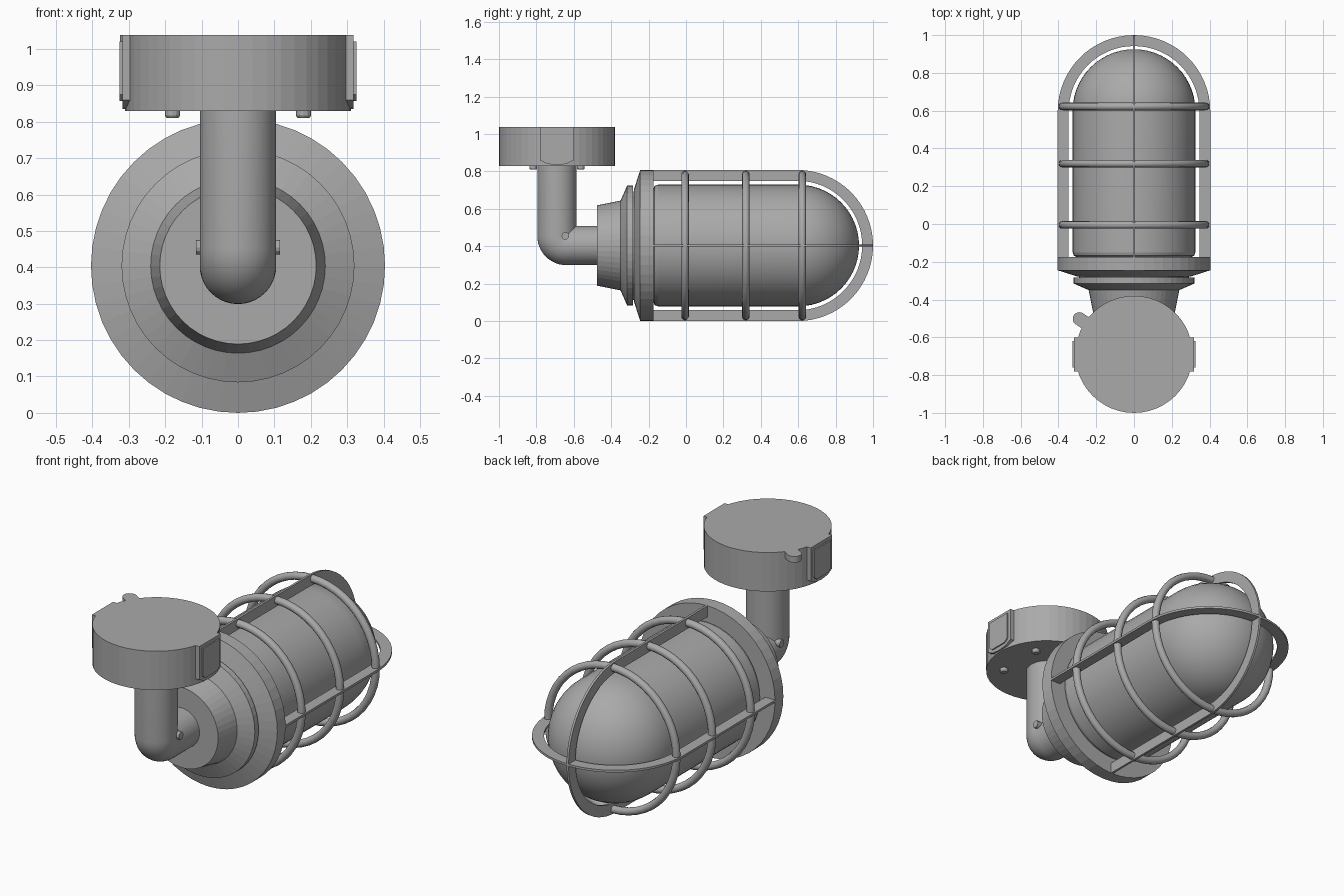
import bpy, bmesh
from math import pi, sin, cos, radians
from mathutils import Vector, Matrix

if "Cube" in bpy.data.objects:
    bpy.data.objects.remove(bpy.data.objects["Cube"])

grey = bpy.data.materials.new("cast grey metal")
grey.use_nodes = True
colour = (0.4, 0.4, 0.4, 1)
grey.diffuse_color = colour
grey.node_tree.nodes["Principled BSDF"].inputs["Base Color"].default_value = colour

AXIS = 0.404      # height of the lamp axis
STEM = -0.69      # y of the stem and canopy
TURN = Matrix.Translation((0, 0, AXIS)) @ Matrix.Rotation(-pi / 2, 4, "X")  # local z -> +y


def finish(name, bm, matrix=Matrix(), smooth=None):
    bm.transform(matrix)
    bmesh.ops.recalc_face_normals(bm, faces=bm.faces)
    mesh = bpy.data.meshes.new(name)
    bm.to_mesh(mesh)
    bm.free()
    mesh.materials.append(grey)
    ob = bpy.data.objects.new(name, mesh)
    bpy.context.collection.objects.link(ob)
    if smooth:
        bpy.ops.object.select_all(action="DESELECT")
        ob.select_set(True)
        bpy.context.view_layer.objects.active = ob
        bpy.ops.object.shade_smooth_by_angle(angle=radians(smooth))
    return ob


def skin(bm, rings):
    """Bridge successive closed loops and cap both ends."""
    loops = [[bm.verts.new(p) for p in ring] for ring in rings]
    n = len(loops[0])
    for a, b in zip(loops, loops[1:]):
        for i in range(n):
            j = (i + 1) % n
            bm.faces.new((a[i], a[j], b[j], b[i]))
    bm.faces.new(loops[0])
    bm.faces.new(loops[-1])


def lathe(name, profile, matrix, sides=48, smooth=None):
    bm = bmesh.new()
    angles = [2 * pi * i / sides for i in range(sides)]
    skin(bm, [[(r * cos(a), r * sin(a), z) for a in angles] for r, z in profile])
    return finish(name, bm, matrix, smooth)


def prism(name, outline, thickness, matrix):
    """Extrude an xy outline upwards along z."""
    bm = bmesh.new()
    skin(bm, [[(x, y, z) for x, y in outline] for z in (0, thickness)])
    return finish(name, bm, matrix)


# Lamp body: neck, clamp ring and flange
lathe("neck", [(0.215, -0.475), (0.24, -0.35), (0.24, -0.3)], TURN)
lathe("clamp_ring", [(0.24, -0.35), (0.32, -0.315), (0.32, -0.283), (0.29, -0.283), (0.29, -0.26)], TURN)
lathe("flange", [(0.3, -0.278), (0.404, -0.245), (0.404, -0.175)], TURN)

# Domed glass cover
R = 0.325
dome = [(R * cos(t), 0.6 + R * sin(t)) for t in [pi / 2 * i / 14 for i in range(14)]]
lathe("glass_cover", [(0.305, -0.18), (0.305, -0.174), (0.319, -0.168), (R, -0.15)] + dome + [(0.004, 0.925)],
      TURN, smooth=8)

# Cage: two crossed flat straps and three round hoops
arc = [pi * i / 32 for i in range(33)]
outer = [(0.404, -0.18)] + [(0.404 * cos(t), 0.596 + 0.404 * sin(t)) for t in arc] + [(-0.404, -0.18)]
inner = [(-0.346, -0.18)] + [(-0.346 * cos(t), 0.596 + 0.346 * sin(t)) for t in arc] + [(0.346, -0.18)]
for name, turn in (("horizontal_cage_strap", 0), ("vertical_cage_strap", pi / 2)):
    place = Matrix.Translation((0, 0, AXIS)) @ Matrix.Rotation(turn, 4, "Y") @ Matrix.Translation((0, 0, -0.006))
    prism(name, outer + inner, 0.012, place)

for n, y in enumerate((-0.005, 0.32, 0.622)):
    bpy.ops.mesh.primitive_torus_add(major_segments=48, minor_segments=12, major_radius=0.379,
                                     minor_radius=0.02, location=(0, y, AXIS), rotation=(pi / 2, 0, 0))
    hoop = bpy.context.object
    hoop.name = f"cage_hoop_{n + 1}"
    hoop.data.materials.append(grey)
    bpy.ops.object.shade_smooth_by_angle(angle=radians(40))

# Bent stem: circular section swept down, round the elbow and into the neck
PIPE, BEND = 0.105, 0.05
pivot = Vector((0, STEM + BEND, AXIS + BEND))
path = [(Vector((0, 0, 0.39)), 0)]
path += [(Vector(), pi / 2 * i / 12) for i in range(13)]
path += [(Vector((0, 0.18, 0)), pi / 2)]
rings = []
for shift, a in path:
    radial = Vector((0, -cos(a), -sin(a)))
    rings.append([pivot + shift + radial * (BEND + PIPE * cos(t)) + Vector((PIPE * sin(t), 0, 0))
                  for t in [2 * pi * i / 40 for i in range(40)]])
bm = bmesh.new()
skin(bm, rings)
finish("elbow_stem", bm, smooth=30)

# Canopy with its round tab
lathe("canopy", [(0.31, 0.83), (0.31, 1.038)], Matrix.Translation((0, STEM, 0)))
tab = [(0.28, -0.035)] + [(0.345 + 0.035 * cos(t), 0.035 * sin(t))
                          for t in [pi * (i / 12 - 0.5) for i in range(13)]] + [(0.28, 0.035)]
prism("canopy_tab", tab, 0.033,
      Matrix.Translation((0, STEM, 1.005)) @ Matrix.Rotation(radians(147), 4, "Z"))

# Side bosses with raised cover plates (outline in y and z, extruded along x)
boss = [(-0.09, 1.038), (-0.09, 0.86), (-0.05, 0.84), (0, 0.835), (0.05, 0.84), (0.09, 0.86), (0.09, 1.038)]
plate = [(-0.07, 1.02), (-0.07, 0.875), (-0.05, 0.857), (0.05, 0.857), (0.07, 0.875), (0.07, 1.02)]
upright = Matrix(((0, 0, 1, 0), (1, 0, 0, STEM), (0, 1, 0, 0), (0, 0, 0, 1)))
for side, s in (("left", 1), ("right", -1)):
    mirror = Matrix.Diagonal((s, 1, 1, 1))
    prism(f"{side}_canopy_boss", boss, 0.05, mirror @ Matrix.Translation((0.268, 0, 0)) @ upright)
    prism(f"{side}_boss_plate", plate, 0.009, mirror @ Matrix.Translation((0.316, 0, 0)) @ upright)
    # Elbow screw
    lathe(f"{side}_elbow_screw", [(0.02, 0.08), (0.02, 0.115)],
          mirror @ Matrix.Translation((0, -0.645, 0.455)) @ Matrix.Rotation(pi / 2, 4, "Y"), 12)
    # Screws under the canopy
    for end, y in (("front", -0.127), ("back", 0.127)):
        lathe(f"{side}_{end}_canopy_screw", [(0.016, 0.81), (0.021, 0.817), (0.021, 0.84)],
              Matrix.Translation((0.18 * s, STEM + y, 0)), 12)
